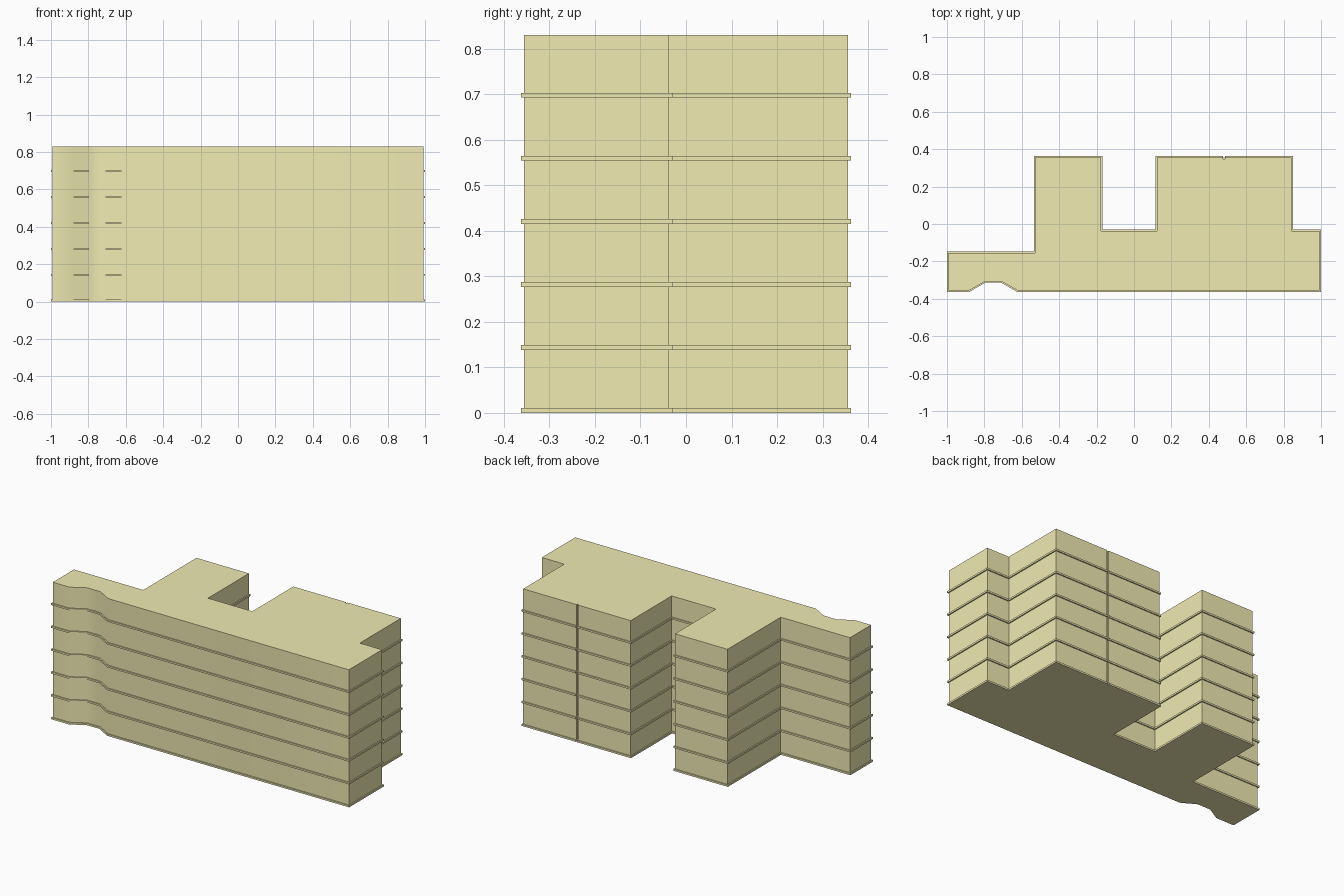
import bpy, bmesh, math
from mathutils import Vector

if "Cube" in bpy.data.objects:
    bpy.data.objects.remove(bpy.data.objects["Cube"])

STOREYS, PITCH, HEIGHT = 6, 0.1385, 0.83
SLAB_T, LIP = 0.0105, 0.007

# Floor plate outline, counter-clockwise, starting at the front left corner
PLAN = [(-1, -.363), (-.88, -.363), (-.795, -.314), (-.71, -.314), (-.624, -.363),
        (1, -.363), (1, -.03), (.85, -.03), (.85, .363), (.115, .363),
        (.115, -.03), (-.169, -.03), (-.169, .363), (-.535, .363),
        (-.535, -.147), (-1, -.147)]

mat = bpy.data.materials.new("pale_yellow")
mat.diffuse_color = (0.87, 0.83, 0.45, 1)
mat.use_nodes = True
mat.node_tree.nodes["Principled BSDF"].inputs["Base Color"].default_value = mat.diffuse_color


def inset(points, d):
    """Move every side of the outline inward by d, with mitred corners."""
    pts = [Vector(p) for p in points]
    result = []
    for i, p in enumerate(pts):
        a = (p - pts[i - 1]).normalized()
        b = (pts[(i + 1) % len(pts)] - p).normalized()
        na, nb = Vector((-a.y, a.x)), Vector((-b.y, b.x))
        result.append(tuple(p + (na + nb) * d / (1 + na.dot(nb))))
    return result


def with_joint(points):
    """Cut the narrow vertical joint into the back of the wide wing."""
    y = points[8][1]
    joint = [(.486, y), (.486, y - .008), (.476, y - .008), (.476, y)]
    return points[:9] + joint + points[9:]


def prism(name, points, z0, z1):
    bm = bmesh.new()
    base = bm.faces.new([bm.verts.new((x, y, z0)) for x, y in points])
    top = bmesh.ops.extrude_face_region(bm, geom=[base], use_keep_orig=True)["geom"]
    bmesh.ops.translate(bm, vec=(0, 0, z1 - z0),
                        verts=[g for g in top if isinstance(g, bmesh.types.BMVert)])
    bmesh.ops.recalc_face_normals(bm, faces=bm.faces)
    mesh = bpy.data.meshes.new(name)
    bm.to_mesh(mesh)
    bm.free()
    mesh.materials.append(mat)
    obj = bpy.data.objects.new(name, mesh)
    bpy.context.collection.objects.link(obj)
    # Smooth only the shallow bends of the front recess
    bpy.ops.object.select_all(action='DESELECT')
    obj.select_set(True)
    bpy.context.view_layer.objects.active = obj
    bpy.ops.object.shade_smooth_by_angle(angle=math.radians(35))
    return obj


slab_plan = with_joint(PLAN)
wall_plan = with_joint(inset(PLAN, LIP))

# Each storey is a projecting floor slab with a set-back wall block above it
for i in range(STOREYS):
    z = i * PITCH
    top = HEIGHT if i == STOREYS - 1 else z + PITCH
    prism(f"floor_slab_{i + 1}", slab_plan, z, z + SLAB_T)
    prism(f"storey_walls_{i + 1}", wall_plan, z + SLAB_T, top)
